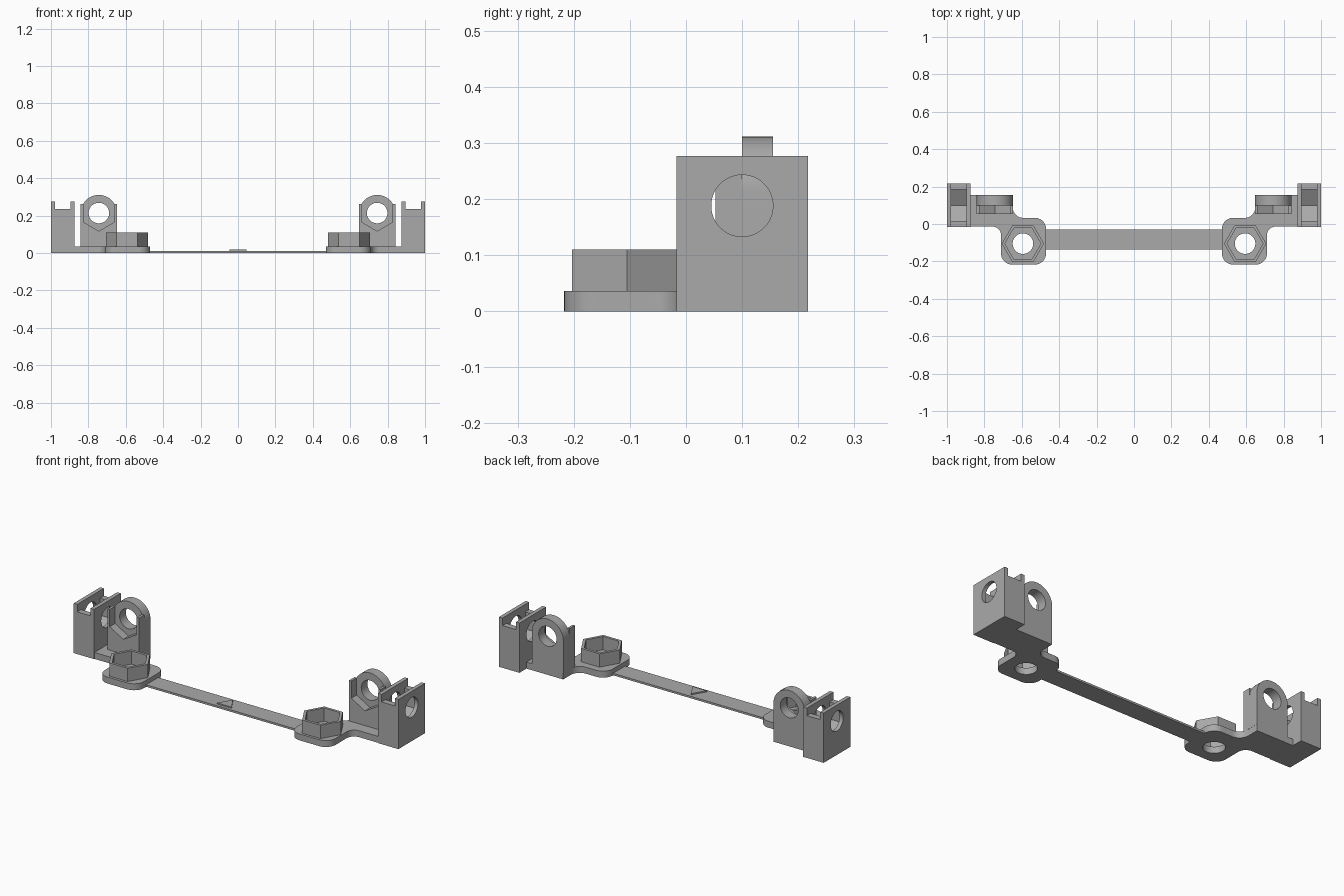
import bpy, bmesh, math
from mathutils import Vector

cube = bpy.data.objects.get("Cube")
if cube:
    bpy.data.objects.remove(cube, do_unlink=True)

grey = bpy.data.materials.new("plain_grey")
grey.use_nodes = True
colour = (0.4, 0.4, 0.4, 1)
grey.diffuse_color = colour
grey.node_tree.nodes["Principled BSDF"].inputs["Base Color"].default_value = colour


def prism(name, profile, axis, lo, hi):
    """Extrude a 2D profile along an axis."""
    place = {"x": lambda u, v, w: (w, u, v),
             "y": lambda u, v, w: (u, w, v),
             "z": lambda u, v, w: (u, v, w)}[axis]
    bm = bmesh.new()
    rings = [[bm.verts.new(place(u, v, w)) for u, v in profile] for w in (lo, hi)]
    n = len(profile)
    for ring in rings:
        bm.faces.new(ring)
    for i in range(n):
        j = (i + 1) % n
        bm.faces.new((rings[0][i], rings[0][j], rings[1][j], rings[1][i]))
    bmesh.ops.recalc_face_normals(bm, faces=bm.faces)
    mesh = bpy.data.meshes.new(name)
    bm.to_mesh(mesh)
    bm.free()
    mesh.materials.append(grey)
    ob = bpy.data.objects.new(name, mesh)
    bpy.context.collection.objects.link(ob)
    return ob


def rect(u0, u1, v0, v1):
    return [(u0, v0), (u1, v0), (u1, v1), (u0, v1)]


def ngon(u, v, r, n=48):
    return [(u + r * math.cos(math.tau * i / n), v + r * math.sin(math.tau * i / n))
            for i in range(n)]


def rounded(corners, steps=10):
    """Outline with square corners rounded by their own radius."""
    out = []
    for i, (x, y, r) in enumerate(corners):
        p = Vector((x, y))
        if r == 0:
            out.append((x, y))
            continue
        d1 = (Vector(corners[i - 1][:2]) - p).normalized()
        d2 = (Vector(corners[(i + 1) % len(corners)][:2]) - p).normalized()
        c = p + r * (d1 + d2)
        for k in range(steps + 1):
            t = math.pi / 2 * k / steps
            out.append(tuple(c - r * (d2 * math.cos(t) + d1 * math.sin(t))))
    return out


def nut_slot(u, v, top):
    """Hexagonal nut seat, point down and open at the top."""
    a = NUT * math.cos(math.pi / 6)
    return [(u - a, top), (u - a, v - NUT / 2), (u, v - NUT),
            (u + a, v - NUT / 2), (u + a, top)]


def finish(ob, cutters=(), mirror=True):
    """Cut, mirror and shade a part."""
    for c in cutters:
        m = ob.modifiers.new("cut", "BOOLEAN")
        m.object, m.operation, m.solver = c, "DIFFERENCE", "EXACT"
    if mirror:
        m = ob.modifiers.new("mirror", "MIRROR")
        m.use_mirror_merge = False
    bpy.context.view_layer.update()
    mesh = bpy.data.meshes.new_from_object(
        ob.evaluated_get(bpy.context.evaluated_depsgraph_get()))
    ob.modifiers.clear()
    ob.data = mesh
    for c in cutters:
        bpy.data.objects.remove(c, do_unlink=True)
    bpy.ops.object.select_all(action="DESELECT")
    ob.select_set(True)
    bpy.context.view_layer.objects.active = ob
    bpy.ops.object.shade_smooth_by_angle(angle=math.radians(30))


NUT, HOLE, BASE = 0.096, 0.055, 0.036
socket_x, socket_y = 0.594, -0.105
lug_x, lug_z, lug_r = 0.744, 0.214, 0.097
block_y, block_z = 0.1, 0.188

# Flat base joining each socket to its end block
plate = prism("base_plate", rounded([
    (0.47, -0.217, 0.06), (0.711, -0.217, 0.06), (0.711, -0.014, 0.045),
    (0.874, -0.014, 0), (0.874, 0.155, 0), (0.648, 0.155, 0),
    (0.648, 0.033, 0.055), (0.47, 0.033, 0.06)]), "z", 0, BASE)
finish(plate, [prism("cut", ngon(socket_x, socket_y, HOLE), "z", -1, 1)])

# Upright hexagonal nut socket
socket = prism("nut_socket", ngon(socket_x, socket_y, 0.113, 6), "z", BASE, 0.11)
finish(socket, [prism("cut", ngon(socket_x, socket_y, NUT, 6), "z", BASE - 0.01, 1)])

# Round-topped lug with a screw hole
arch = [(lug_x + lug_r * math.cos(math.pi * i / 24),
         lug_z + lug_r * math.sin(math.pi * i / 24)) for i in range(25)]
lug = prism("round_lug", [(lug_x - lug_r, BASE), (lug_x + lug_r, BASE)] + arch,
            "y", 0.1, 0.155)
finish(lug, [prism("cut", ngon(lug_x, lug_z, HOLE), "y", -1, 1)])

# Open nut cradle in front of the lug
cradle = prism("nut_cradle", rect(lug_x - lug_r, lug_x + lug_r, BASE, 0.262),
               "y", 0.053, 0.1)
finish(cradle, [prism("cut", nut_slot(lug_x, lug_z, 1), "y", -1, 1)])

# End block with top channel, nut pocket and cross hole
block = prism("end_block", rect(-0.017, 0.217, 0, 0.277), "x", 0.874, 1)
finish(block, [
    prism("cut", rect(-1, 1, 0.235, 1), "x", 0.896, 0.978),
    prism("cut", nut_slot(block_y, block_z, 0.5), "x", 0.896, 0.978),
    prism("cut", ngon(block_y, block_z, HOLE), "x", 0.5, 2)])

# Thin strap and its raised arrow
strap = prism("strap", rect(-0.47, 0.47, -0.137, -0.03), "z", 0, 0.011)
finish(strap, mirror=False)
arrow = prism("arrow_marker", [(-0.045, -0.12), (0.045, -0.12), (0, -0.045)],
              "z", 0.011, 0.018)
finish(arrow, mirror=False)
